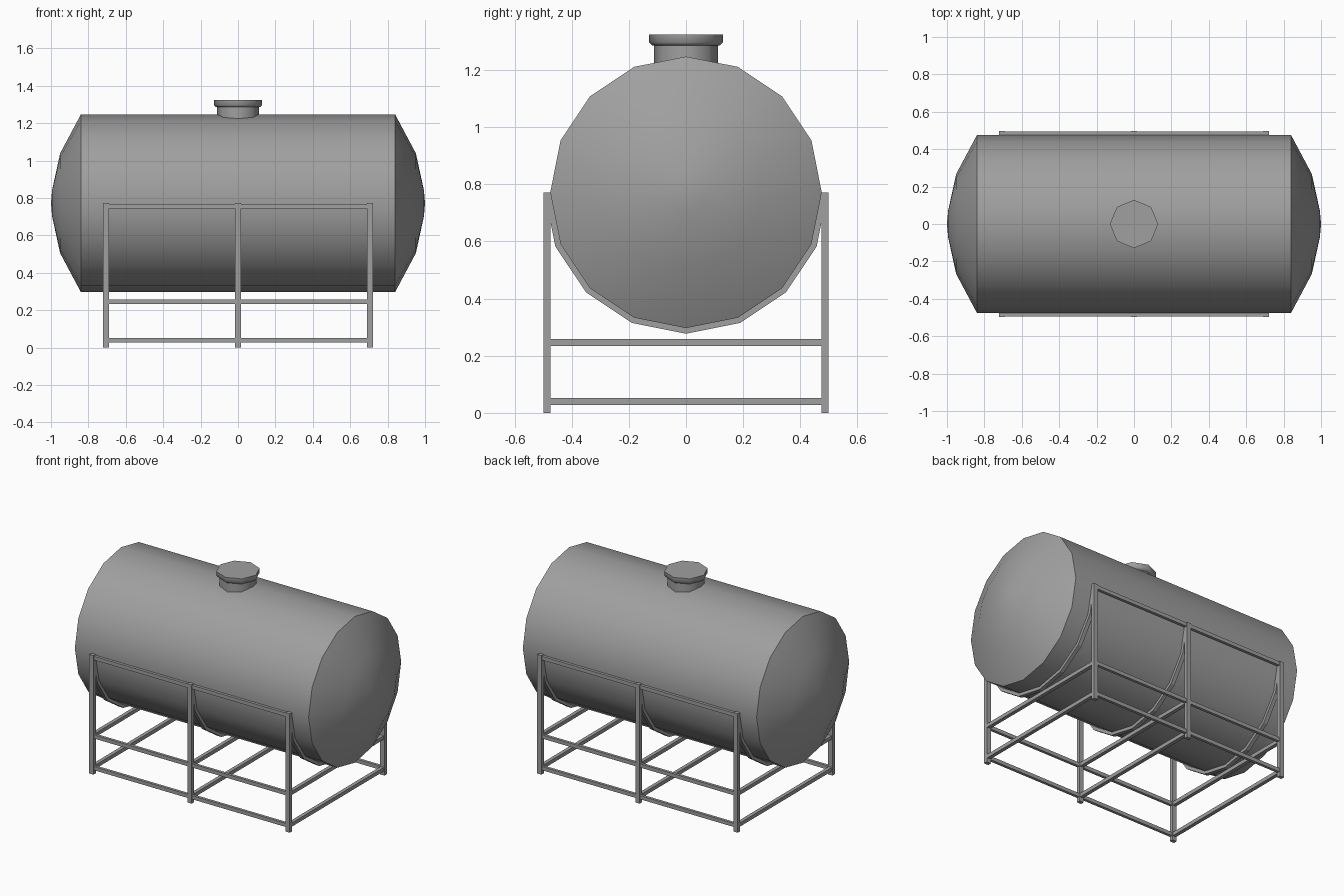
import bpy
import bmesh
from math import sin, cos, pi, radians
from mathutils import Matrix

if "Cube" in bpy.data.objects:
    bpy.data.objects.remove(bpy.data.objects["Cube"])

grey = bpy.data.materials.new("steel grey")
grey.use_nodes = True
colour = (0.35, 0.35, 0.35, 1)
grey.diffuse_color = colour
grey.node_tree.nodes["Principled BSDF"].inputs["Base Color"].default_value = colour

AXIS_Z = 0.772
TANK_R = 0.475
POST_X = 0.705
POST_Y = 0.486


def finish(name, bm, angle=None):
    bmesh.ops.recalc_face_normals(bm, faces=bm.faces)
    mesh = bpy.data.meshes.new(name)
    bm.to_mesh(mesh)
    bm.free()
    mesh.materials.append(grey)
    obj = bpy.data.objects.new(name, mesh)
    bpy.context.collection.objects.link(obj)
    if angle:
        bpy.ops.object.select_all(action='DESELECT')
        obj.select_set(True)
        bpy.context.view_layer.objects.active = obj
        bpy.ops.object.shade_smooth_by_angle(angle=radians(angle))
    return obj


def lathe(name, profile, sides, matrix, angle):
    """Turn (radius, height) pairs about local z, closing both ends."""
    bm = bmesh.new()
    rings = []
    for r, h in profile:
        if r == 0:
            rings.append([bm.verts.new((0, 0, h))] * sides)
        else:
            rings.append([bm.verts.new((r * cos(2 * pi * i / sides),
                                        r * sin(2 * pi * i / sides), h))
                          for i in range(sides)])
    for a, b in zip(rings, rings[1:]):
        for i in range(sides):
            j = (i + 1) % sides
            bm.faces.new(dict.fromkeys((a[i], a[j], b[j], b[i])))
    for ring, (r, h) in zip((rings[0], rings[-1]), (profile[0], profile[-1])):
        if r > 0:
            bm.faces.new(ring)
    bm.transform(matrix)
    return finish(name, bm, angle)


def box(name, centre, size):
    bm = bmesh.new()
    bmesh.ops.create_cube(bm, size=1, matrix=Matrix.Translation(centre)
                          @ Matrix.Diagonal((*size, 1)))
    return finish(name, bm)


# Tank with domed ends, lying along x
dome = [(0, 1.0), (0.07, 0.994), (0.267, 0.951), (TANK_R, 0.84)]
profile = [(r, -x) for r, x in dome] + [(r, x) for r, x in reversed(dome)]
lathe("tank", profile, 16,
      Matrix.Translation((0, 0, AXIS_Z)) @ Matrix.Rotation(pi / 2, 4, 'Y'), 30)

# Filler neck and lid
lathe("filler_neck", [(0.112, 1.18), (0.112, 1.295)], 8, Matrix(), 50)
lathe("filler_lid", [(0.118, 1.286), (0.129, 1.296), (0.129, 1.325)], 8,
      Matrix(), 50)

# Posts, cross beams and cradle straps at three stations
for label, x in (("right", -POST_X), ("middle", 0), ("left", POST_X)):
    for side, s in (("front", -1), ("back", 1)):
        box(f"{label}_{side}_post", (x, s * POST_Y, AXIS_Z / 2),
            (0.031, 0.024, AXIS_Z))
    for level, z in (("lower", 0.04), ("upper", 0.246)):
        box(f"{label}_{level}_cross_beam", (x, 0, z), (0.024, 2 * POST_Y, 0.024))

    bm = bmesh.new()
    sections = []
    for i in range(9):
        a = pi + i * pi / 8
        sections.append([bm.verts.new((x + dx, r * cos(a), AXIS_Z + r * sin(a)))
                         for dx, r in ((-0.013, 0.47), (0.013, 0.47),
                                       (0.013, 0.495), (-0.013, 0.495))])
    for a, b in zip(sections, sections[1:]):
        for k in range(4):
            n = (k + 1) % 4
            bm.faces.new((a[k], a[n], b[n], b[k]))
    bm.faces.new(sections[0])
    bm.faces.new(sections[-1])
    finish(f"{label}_cradle_strap", bm)

# Long rails on both sides
for side, s in (("front", -1), ("back", 1)):
    for level, z in (("lower", 0.04), ("upper", 0.246), ("top", 0.756)):
        box(f"{side}_{level}_rail", (0, s * POST_Y, z), (2 * POST_X, 0.018, 0.024))
